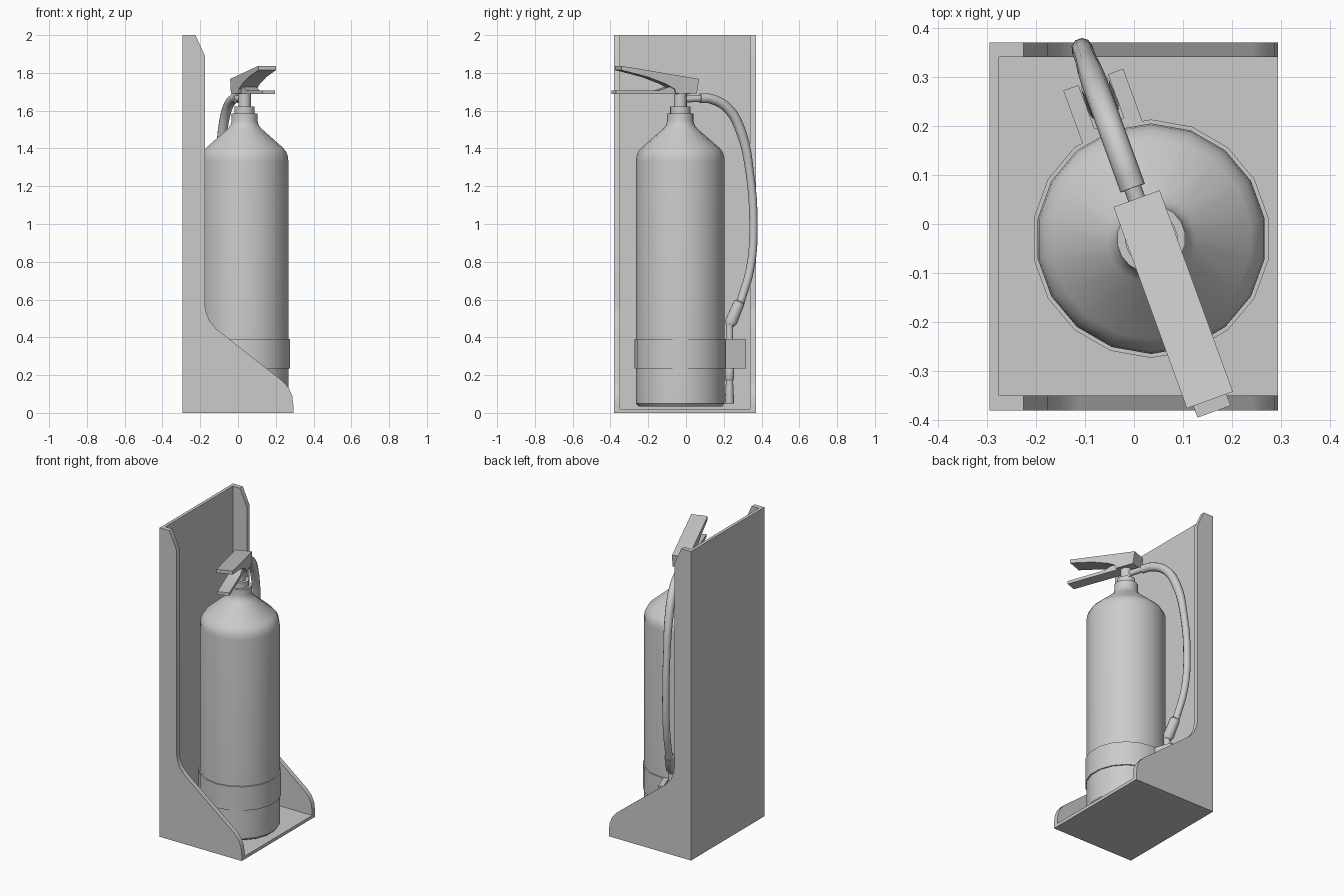
import bpy, bmesh
from math import sin, cos, pi, radians
from mathutils import Matrix, Vector

if "Cube" in bpy.data.objects:
    bpy.data.objects.remove(bpy.data.objects["Cube"])

grey = bpy.data.materials.new("plain grey")
grey.use_nodes = True
grey.diffuse_color = (0.6, 0.6, 0.6, 1)
grey.node_tree.nodes["Principled BSDF"].inputs["Base Color"].default_value = (0.6, 0.6, 0.6, 1)

CX, CY = 0.035, -0.03
# Local frame of the bottle: x runs toward the hose, z is up
AIM = Matrix.Translation((CX, CY, 0)) @ Matrix.Rotation(radians(110), 4, 'Z')


def finish(name, bm, matrix=Matrix()):
    bmesh.ops.remove_doubles(bm, verts=bm.verts, dist=1e-5)
    bmesh.ops.recalc_face_normals(bm, faces=bm.faces)
    mesh = bpy.data.meshes.new(name)
    bm.to_mesh(mesh)
    bm.free()
    mesh.transform(matrix)
    mesh.shade_smooth()
    mesh.set_sharp_from_angle(angle=radians(32))
    mesh.materials.append(grey)
    ob = bpy.data.objects.new(name, mesh)
    bpy.context.collection.objects.link(ob)
    return ob


def plate(name, profile, y0, y1, matrix=Matrix()):
    """Extrude an xz outline from y0 to y1."""
    bm = bmesh.new()
    face = bm.faces.new([bm.verts.new((x, y0, z)) for x, z in profile])
    geom = bmesh.ops.extrude_face_region(bm, geom=[face])["geom"]
    new = [g for g in geom if isinstance(g, bmesh.types.BMVert)]
    bmesh.ops.translate(bm, verts=new, vec=(0, y1 - y0, 0))
    return finish(name, bm, matrix)


def box(name, x0, x1, y0, y1, z0, z1, matrix=Matrix()):
    return plate(name, [(x0, z0), (x1, z0), (x1, z1), (x0, z1)], y0, y1, matrix)


def lathe(name, profile, sides, matrix):
    """Turn an (r, z) profile; ends are capped."""
    bm = bmesh.new()
    rings = []
    for r, z in profile:
        rings.append([bm.verts.new((r * cos(2 * pi * i / sides + pi / 2),
                                    r * sin(2 * pi * i / sides + pi / 2), z))
                      for i in range(sides)])
    for a, b in zip(rings, rings[1:]):
        for i in range(sides):
            j = (i + 1) % sides
            bm.faces.new((a[i], a[j], b[j], b[i]))
    bm.faces.new(rings[0])
    bm.faces.new(rings[-1])
    return finish(name, bm, matrix)


def along(start, end):
    """Matrix placing a lathe axis from start toward end in the hose plane."""
    a, b = AIM @ Vector(start), AIM @ Vector(end)
    turn = (b - a).to_track_quat('Z', 'Y').to_matrix().to_4x4()
    return Matrix.Translation(a) @ turn, (b - a).length


# Wall stand: back, base and two matching side plates
box("stand_back", -0.295, -0.275, -0.375, 0.365, 0, 2)
box("stand_base", -0.295, 0.293, -0.375, 0.365, 0, 0.02)
side = [(-0.295, 0), (-0.295, 2), (-0.225, 2), (-0.175, 1.89), (-0.175, 0.57),
        (-0.168, 0.53), (-0.15, 0.485), (-0.115, 0.445), (0.24, 0.165),
        (0.27, 0.13), (0.287, 0.09), (0.293, 0.04), (0.293, 0)]
plate("stand_side_right", side, -0.38, -0.35)
plate("stand_side_left", side, 0.34, 0.37)

# Bottle, neck and strap
upright = Matrix.Translation((CX, CY, 0))
lathe("bottle", [(0.222, 0.035), (0.235, 0.05), (0.235, 1.335), (0.232, 1.36),
                 (0.222, 1.385), (0.205, 1.405), (0.09, 1.505), (0.075, 1.525),
                 (0.07, 1.545), (0.07, 1.585)], 18, upright)
lathe("valve", [(0.054, 1.58), (0.054, 1.622), (0.034, 1.622), (0.034, 1.7)], 18, upright)
lathe("strap", [(0.235, 0.235), (0.243, 0.235), (0.243, 0.39), (0.235, 0.39)], 18, upright)

# Nozzle clip on the strap
for label, s in (("right", 1), ("left", -1)):
    ys = sorted((s * 0.032, s * 0.065))
    box("clip_prong_" + label, 0.21, 0.345, ys[0], ys[1], 0.235, 0.39, AIM)
box("clip_bridge", 0.21, 0.25, -0.04, 0.04, 0.235, 0.39, AIM)

# Squeeze levers, pointing away from the hose
plate("top_lever", [(0.087, 1.768), (-0.35, 1.837), (-0.35, 1.815), (-0.2, 1.778),
                    (-0.1, 1.742), (-0.05, 1.715), (-0.04, 1.69), (0.075, 1.69)],
      -0.05, 0.05, AIM)
plate("carry_lever", [(0.06, 1.69), (0.06, 1.725), (-0.08, 1.725), (-0.13, 1.708),
                      (-0.375, 1.706), (-0.375, 1.687), (-0.06, 1.687)],
      -0.036, 0.036, AIM)

# Hose outlet and hose
m, length = along((0.0, 0, 1.66), (0.12, 0, 1.665))
lathe("hose_outlet", [(0.018, 0), (0.018, length)], 12, m)

curve = bpy.data.curves.new("hose", 'CURVE')
curve.dimensions = '3D'
curve.bevel_depth = 0.022
curve.bevel_resolution = 3
curve.resolution_u = 4
curve.use_fill_caps = True
path = [(0.11, 1.665), (0.17, 1.663), (0.27, 1.61), (0.345, 1.48), (0.39, 1.28),
        (0.412, 1.0), (0.395, 0.77), (0.335, 0.575)]
spline = curve.splines.new('BEZIER')
spline.bezier_points.add(len(path) - 1)
for p, (u, z) in zip(spline.bezier_points, path):
    p.co = AIM @ Vector((u, 0, z))
    p.handle_left_type = p.handle_right_type = 'AUTO'
    p.radius = 1.2 if z > 1.45 else 1.0
spline.use_smooth = True
curve.materials.append(grey)
bpy.context.collection.objects.link(bpy.data.objects.new("hose", curve))

# Nozzle grip and nozzle
m, length = along((0.335, 0, 0.59), (0.278, 0, 0.465))
lathe("nozzle_grip", [(0.022, 0), (0.03, 0.008), (0.033, length * 0.85),
                      (0.024, length)], 12, m)
nozzle = AIM @ Matrix.Translation((0.277, 0, 0))
lathe("nozzle", [(0.023, 0.05), (0.025, 0.06), (0.019, 0.17), (0.025, 0.18), (0.025, 0.235),
                 (0.02, 0.25), (0.02, 0.48)], 12, nozzle)
